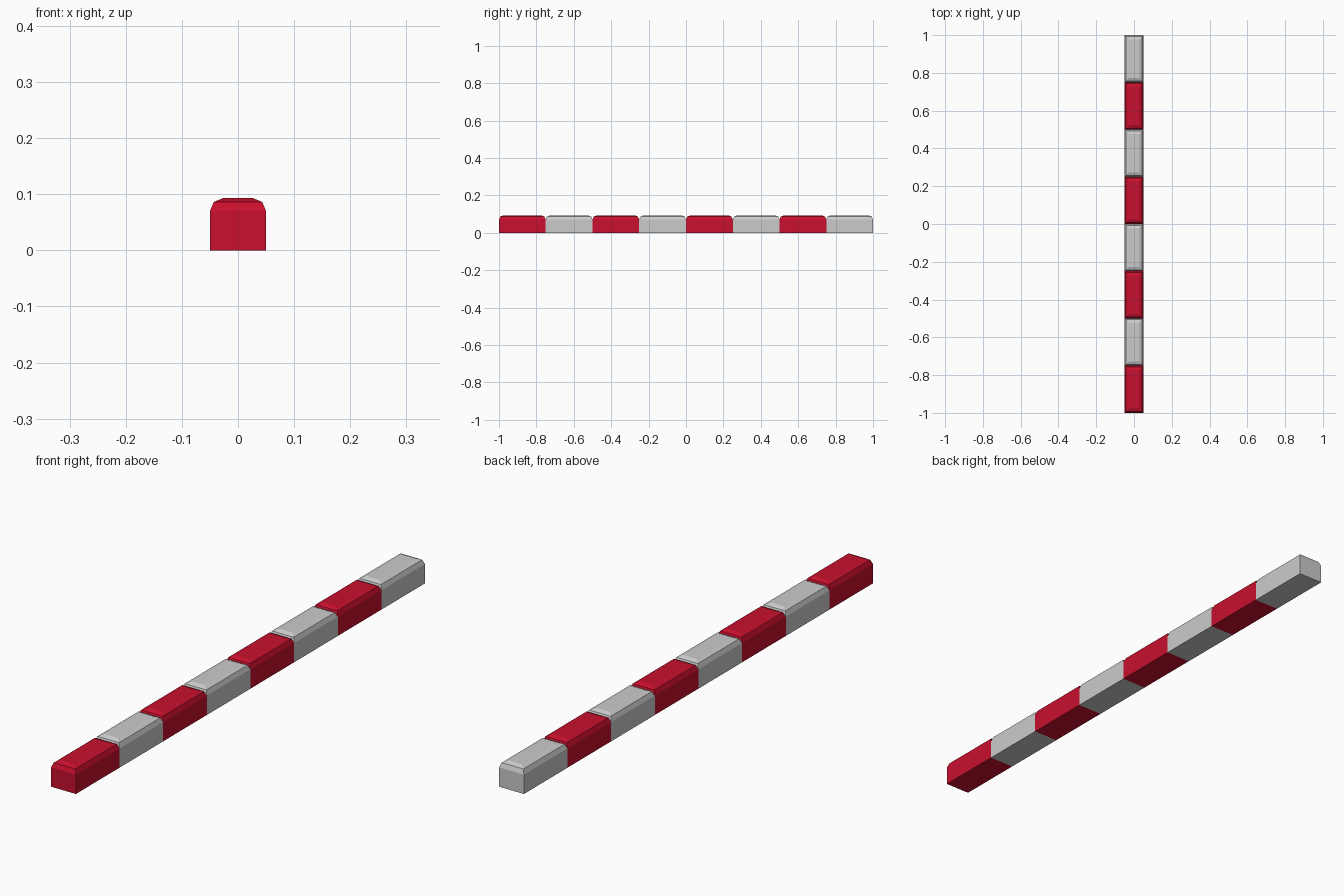
import bpy, bmesh
from mathutils import Matrix

if "Cube" in bpy.data.objects:
    bpy.data.objects.remove(bpy.data.objects["Cube"])

COUNT, LENGTH, WIDTH, HEIGHT, ROUND = 8, 0.25, 0.10, 0.093, 0.023


def material(name, rgb):
    m = bpy.data.materials.new(name)
    m.diffuse_color = (*rgb, 1.0)
    m.use_nodes = True
    m.node_tree.nodes["Principled BSDF"].inputs["Base Color"].default_value = m.diffuse_color
    return m


red = material("red", (0.58, 0.005, 0.026))
grey = material("light grey", (0.60, 0.60, 0.60))


def kerb_block(name, y, mat):
    bm = bmesh.new()
    bmesh.ops.create_cube(bm, size=1.0, matrix=Matrix.Translation((0, 0, HEIGHT / 2))
                          @ Matrix.Diagonal((WIDTH, LENGTH, HEIGHT, 1)))
    # Rounded rim around the top only
    rim = [e for e in bm.edges if all(v.co.z > HEIGHT - 0.001 for v in e.verts)]
    bmesh.ops.bevel(bm, geom=rim, offset=ROUND, offset_type='OFFSET',
                    segments=2, profile=0.5, affect='EDGES')
    mesh = bpy.data.meshes.new(name)
    bm.to_mesh(mesh)
    bm.free()
    mesh.materials.append(mat)
    ob = bpy.data.objects.new(name, mesh)
    ob.location.y = y
    bpy.context.collection.objects.link(ob)


# Row of alternating blocks, red at the front
for i in range(COUNT):
    y = (i - (COUNT - 1) / 2) * LENGTH
    kerb_block(f"kerb_block_{i + 1}", y, grey if i % 2 else red)
